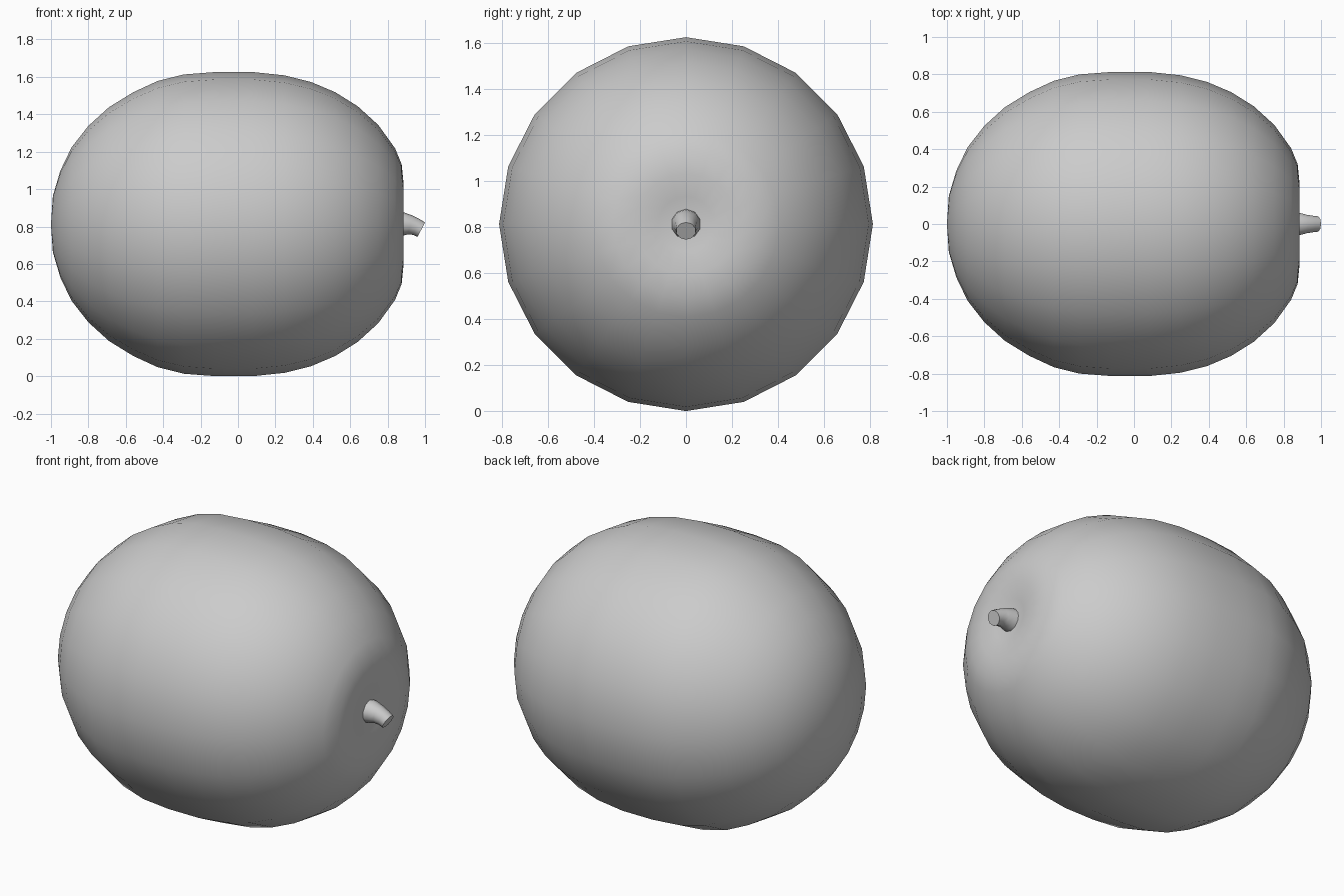
import bpy
import bmesh
from math import cos, sin, tau, radians
from mathutils import Vector

default_cube = bpy.data.objects.get("Cube")
if default_cube:
    bpy.data.objects.remove(default_cube, do_unlink=True)

AXIS_HEIGHT = 0.813

grey = bpy.data.materials.new("plain grey")
grey.use_nodes = True
colour = (0.6, 0.6, 0.6, 1)
grey.diffuse_color = colour
shader = next(n for n in grey.node_tree.nodes if n.type == 'BSDF_PRINCIPLED')
shader.inputs["Base Color"].default_value = colour


def loft(name, stations, sides):
    """Skin rings given as (x, z offset, radius, downward tilt); zero radius is a pole."""
    bm = bmesh.new()
    rings = []
    for x, dz, radius, tilt in stations:
        centre = Vector((x, 0, AXIS_HEIGHT + dz))
        up = Vector((sin(radians(tilt)), 0, cos(radians(tilt))))
        side = Vector((0, 1, 0))
        if radius == 0:
            rings.append([bm.verts.new(centre)])
            continue
        angles = [tau * i / sides for i in range(sides)]
        rings.append([bm.verts.new(centre + radius * (cos(a) * up + sin(a) * side))
                      for a in angles])
    for a, b in zip(rings, rings[1:]):
        for i in range(sides):
            j = (i + 1) % sides
            corners = [a[i % len(a)], a[j % len(a)], b[j % len(b)], b[i % len(b)]]
            bm.faces.new(list(dict.fromkeys(corners)))
    for end in (rings[0], rings[-1]):
        if len(end) > 1:
            bm.faces.new(end)
    bmesh.ops.recalc_face_normals(bm, faces=bm.faces)
    mesh = bpy.data.meshes.new(name)
    bm.to_mesh(mesh)
    bm.free()
    mesh.materials.append(grey)
    obj = bpy.data.objects.new(name, mesh)
    bpy.context.collection.objects.link(obj)
    bpy.ops.object.select_all(action='DESELECT')
    obj.select_set(True)
    bpy.context.view_layer.objects.active = obj
    bpy.ops.object.shade_smooth_by_angle(angle=radians(45))
    return obj


# Rounded fruit body lying along x, with a shallow dimple at the stem end
profile = [
    (-1, 0), (-0.99, 0.15), (-0.95, 0.285), (-0.89, 0.41), (-0.8, 0.525),
    (-0.69, 0.625), (-0.56, 0.705), (-0.43, 0.765), (-0.29, 0.8),
    (-0.12, 0.813), (0.08, 0.813), (0.25, 0.795), (0.39, 0.76),
    (0.52, 0.705), (0.64, 0.63), (0.75, 0.53), (0.84, 0.405),
    (0.875, 0.32), (0.885, 0.22), (0.87, 0.12), (0.85, 0),
]
loft("fruit_body", [(x, 0, r, 0) for x, r in profile], 20)

# Short stem, tapering and drooping towards its cut end
loft("stem", [
    (0.82, 0, 0.07, 0),
    (0.885, 0, 0.062, 4),
    (0.92, -0.004, 0.052, 12),
    (0.953, -0.015, 0.046, 22),
    (0.98, -0.03, 0.043, 28),
], 10)
